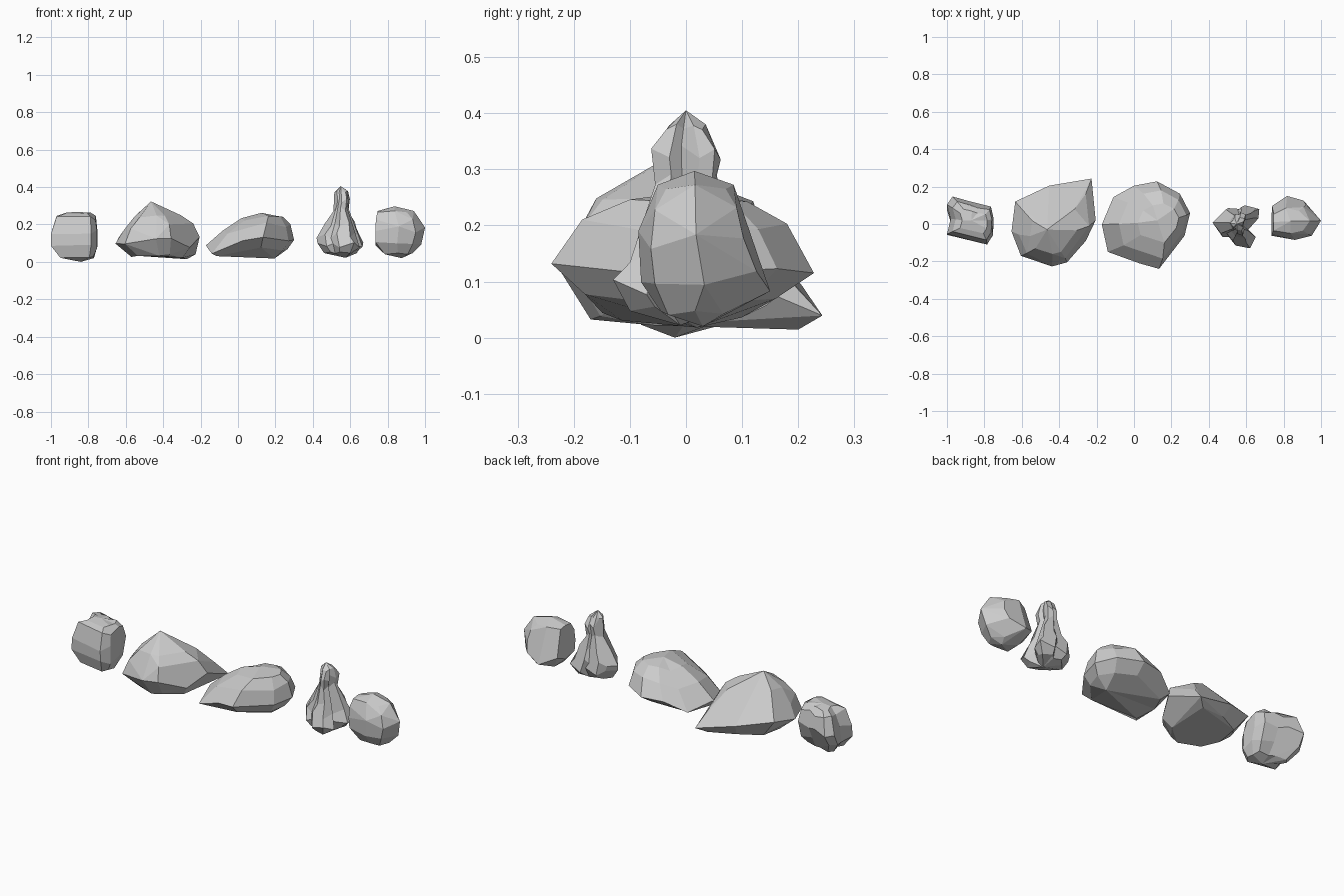
import bpy, bmesh, random

random.seed(4)


def rock(name, outline, levels, bottom, top, stagger=0.012, hull=False):
    """Loft a plan outline (x, y, lift) through levels
    (z, x0, x1, y0, y1, lift weight) and close it with two points."""
    xs = [p[0] for p in outline]
    ys = [p[1] for p in outline]
    ax, bx, ay, by = min(xs), max(xs), min(ys), max(ys)
    bm = bmesh.new()
    rings = []
    for r, (z, x0, x1, y0, y1, w) in enumerate(levels):
        ring = []
        for i, (x, y, lift) in enumerate(outline):
            u, v = (x - ax) / (bx - ax), (y - ay) / (by - ay)
            # alternate heights so that facets interlock
            dz = stagger * (1 if (i + r) % 2 else -1) * random.uniform(0.4, 1)
            if r in (0, len(levels) - 1):
                dz *= 0.4
            ring.append(bm.verts.new((x0 + u * (x1 - x0), y0 + v * (y1 - y0),
                                      z + w * lift + dz)))
        rings.append(ring)
    n = len(outline)
    for a, b in zip(rings, rings[1:]):
        for i in range(n):
            j = (i + 1) % n
            bm.faces.new((a[i], a[j], b[j], b[i]))
    for ring, tip in ((rings[0], bottom), (rings[-1], top)):
        t = bm.verts.new(tip)
        for i in range(n):
            bm.faces.new((ring[i], ring[(i + 1) % n], t))
    if hull:
        bmesh.ops.delete(bm, geom=bm.faces[:], context='FACES_ONLY')
        bmesh.ops.delete(bm, geom=bm.edges[:], context='EDGES_FACES')
        if not bm.verts:
            return
        bmesh.ops.convex_hull(bm, input=bm.verts[:])
        bmesh.ops.delete(bm, geom=[v for v in bm.verts if not v.link_faces],
                         context='VERTS')
    # merge nearly flat facets into larger planes
    bmesh.ops.recalc_face_normals(bm, faces=bm.faces)
    bmesh.ops.dissolve_limit(bm, angle_limit=0.17, verts=bm.verts, edges=bm.edges)
    me = bpy.data.meshes.new(name)
    bm.to_mesh(me)
    bm.free()
    bpy.context.collection.objects.link(bpy.data.objects.new(name, me))


# blocky rock on the far left, with a notched left side
rock("blocky_rock",
     [(-1, .105, 0), (-.98, .03, 0), (-1, -.05, 0), (-.93, -.075, 0),
      (-.785, -.105, 0), (-.755, -.055, 0), (-.75, .03, 0), (-.765, .094, 0),
      (-.84, .105, 0), (-.89, .125, 0), (-.97, .147, 0)],
     [(.025, -.95, -.77, -.08, .06, 0), (.08, -1, -.75, -.105, .11, 0),
      (.16, -1, -.75, -.11, .147, 0), (.235, -.97, -.76, -.085, .12, 0),
      (.26, -.93, -.785, -.05, .08, 0)],
     (-.84, -.02, 0), (-.87, .02, .267))

# peaked boulder with a low pointed back corner
rock("peaked_boulder",
     [(-.655, -.04, -.01), (-.605, -.17, 0), (-.44, -.227, .02),
      (-.36, -.205, .03), (-.26, -.09, -.03), (-.208, .02, .04),
      (-.23, .243, -.065), (-.455, .205, 0), (-.635, .12, .03)],
     [(.03, -.57, -.26, -.17, .20, .2), (.10, -.655, -.205, -.227, .243, 1),
      (.175, -.615, -.24, -.2, .16, .6), (.24, -.555, -.305, -.16, .08, .3)],
     (-.38, 0, .015), (-.465, -.03, .323), .008, True)

# leaning slab with a slightly arched underside
rock("leaning_slab",
     [(-.172, 0, -.025), (-.14, -.145, -.06), (.027, -.205, 0),
      (.134, -.235, .025), (.27, -.06, 0), (.3, .06, .01), (.245, .163, .01),
      (.123, .228, .01), (0, .205, 0), (-.11, .145, -.05)],
     [(.062, -.14, .265, -.18, .16, .55), (.11, -.172, .3, -.24, .228, 1),
      (.19, -.08, .28, -.185, .18, .7), (.24, .02, .24, -.10, .11, .3)],
     (.195, .02, .018), (.125, .02, .262), .006)

# narrow spire with vertical creases
rock("spire_rock",
     [(.42, 0, 0), (.47, -.07, 0), (.505, -.07, 0), (.54, -.115, 0),
      (.62, -.13, 0), (.65, -.07, 0), (.61, -.03, 0), (.665, .03, 0),
      (.67, .08, 0), (.59, .10, 0), (.57, .08, 0), (.5, .085, 0), (.465, .05, 0)],
     [(.05, .46, .635, -.10, .07, 0), (.09, .425, .67, -.13, .10, 0),
      (.14, .42, .645, -.10, .09, 0), (.20, .465, .625, -.075, .07, 0),
      (.28, .51, .59, -.055, .055, 0), (.33, .515, .598, -.062, .062, 0),
      (.375, .515, .59, -.035, .035, 0)],
     (.575, -.01, .022), (.55, 0, .405), .014)

# rounded boulder on the far right
rock("round_boulder",
     [(.735, -.06, 0), (.86, -.085, .01), (.95, -.06, -.01), (1, .03, 0),
      (.92, .125, .01), (.825, .15, -.01), (.738, .095, .01), (.735, .02, 0)],
     [(.045, .785, .935, -.045, .08, 0), (.10, .735, .98, -.08, .15, 1),
      (.175, .735, 1, -.085, .125, 1), (.22, .737, .98, -.075, .11, 0),
      (.268, .745, .94, -.05, .085, 0)],
     (.875, .03, .02), (.837, .015, .297), .012, True)
